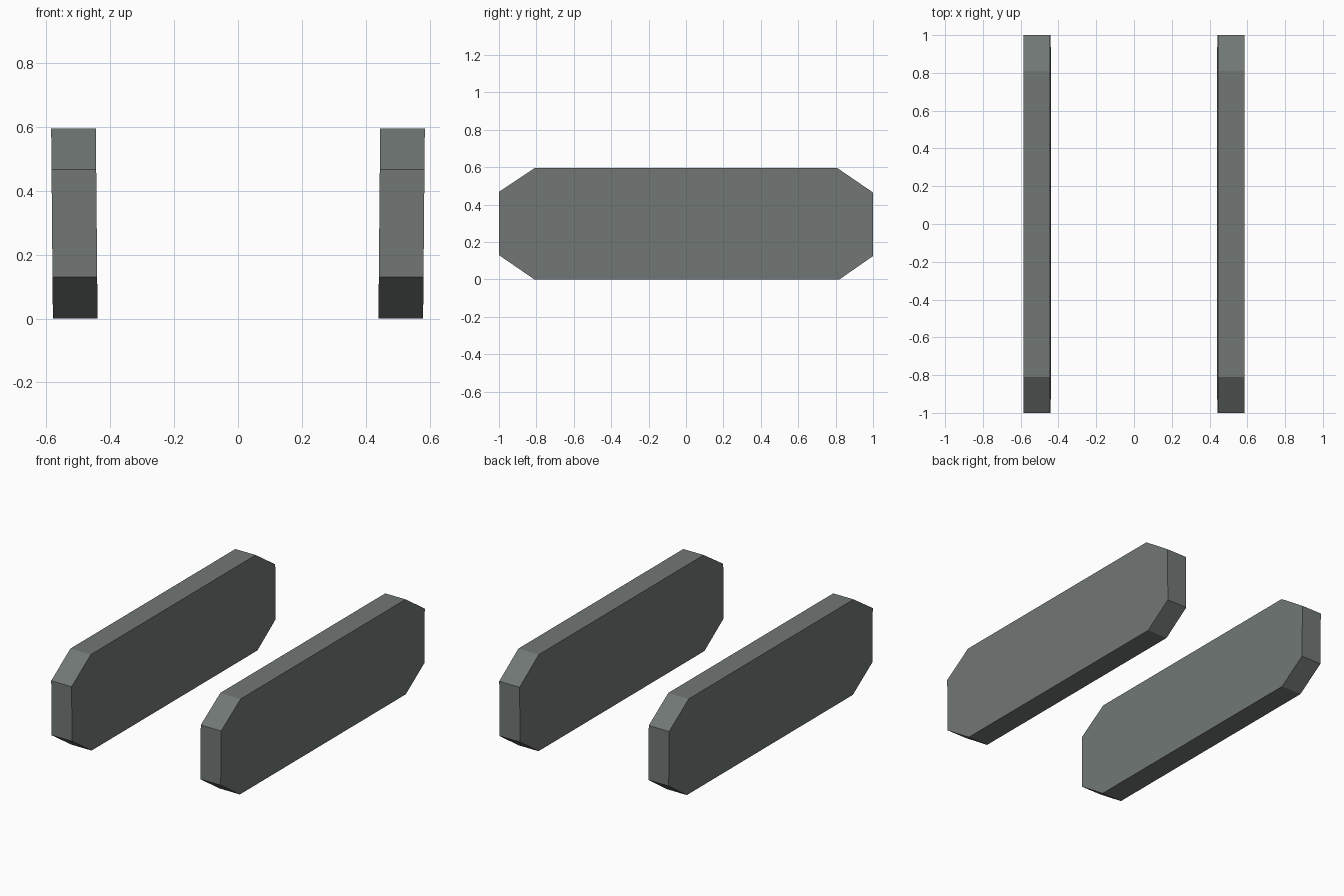
import bpy
import bmesh

if "Cube" in bpy.data.objects:
    bpy.data.objects.remove(bpy.data.objects["Cube"])

grey = bpy.data.materials.new("grey green")
grey.diffuse_color = (0.165, 0.187, 0.177, 1)
grey.use_nodes = True
grey.node_tree.nodes["Principled BSDF"].inputs["Base Color"].default_value = grey.diffuse_color

# Side outline (y, z): a long slab with clipped corners
OUTLINE = [(-0.81, 0), (0.82, 0), (1, 0.125), (1, 0.465),
           (0.81, 0.595), (-0.81, 0.595), (-1, 0.468), (-1, 0.13)]
INNER, OUTER, LEAN = 0.44, 0.58, 0.009


def slab(name, side):
    bm = bmesh.new()
    # Extrude the outline across x, leaning very slightly outward
    rings = [[bm.verts.new((side * (x + LEAN * z), y, z)) for y, z in OUTLINE]
             for x in (INNER, OUTER)]
    n = len(OUTLINE)
    for ring in rings:
        bm.faces.new(ring)
    for i in range(n):
        j = (i + 1) % n
        bm.faces.new((rings[0][i], rings[0][j], rings[1][j], rings[1][i]))
    bmesh.ops.recalc_face_normals(bm, faces=bm.faces)
    mesh = bpy.data.meshes.new(name)
    bm.to_mesh(mesh)
    bm.free()
    mesh.materials.append(grey)
    bpy.context.collection.objects.link(bpy.data.objects.new(name, mesh))


# Matching slabs either side of the centre
slab("left_track", -1)
slab("right_track", 1)
